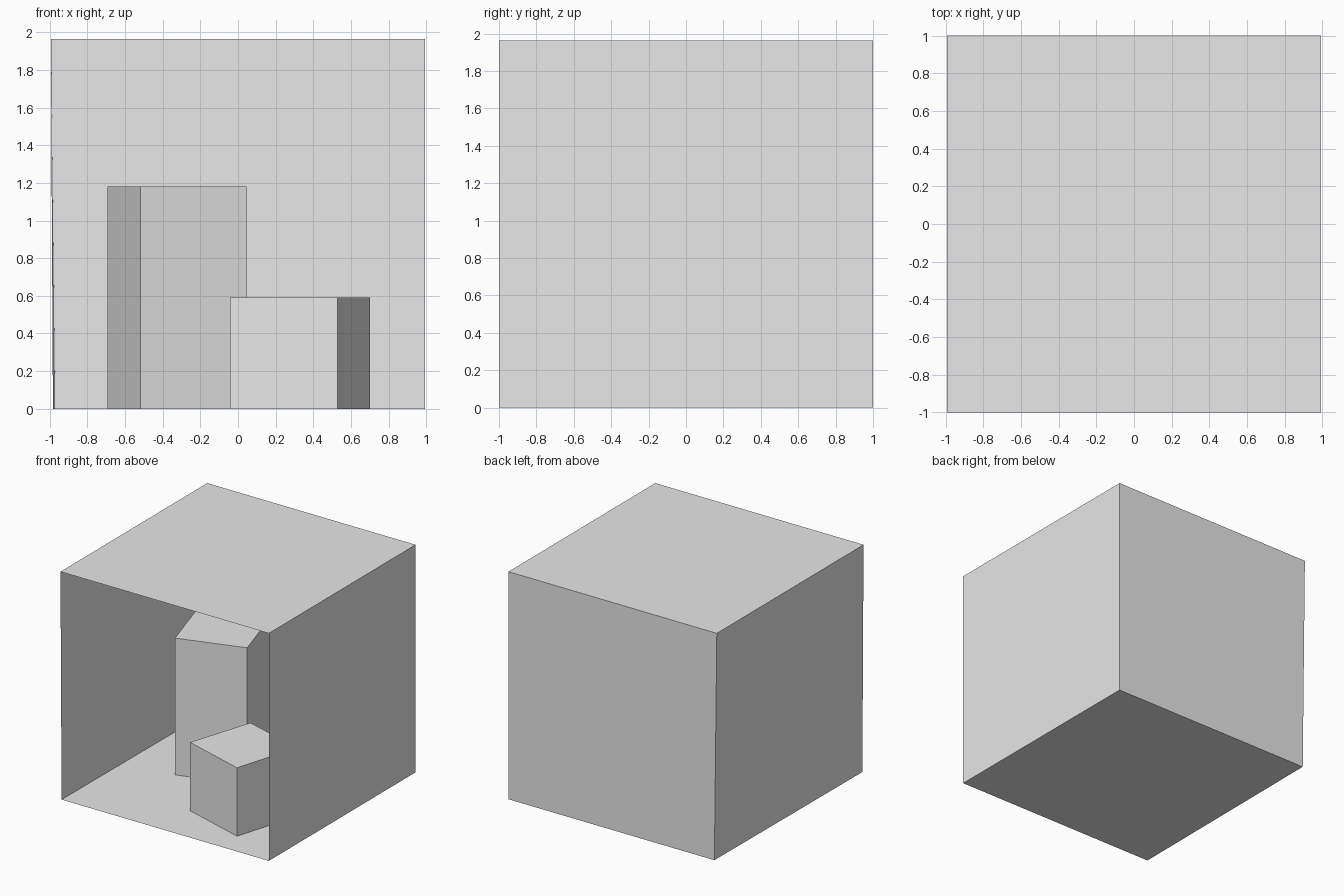
import bpy
import bmesh

cube = bpy.data.objects.get("Cube")
if cube:
    bpy.data.objects.remove(cube, do_unlink=True)

# One plain grey for everything
grey = bpy.data.materials.new("plain grey")
grey.use_nodes = True
colour = (0.8, 0.8, 0.8, 1)
grey.diffuse_color = colour
grey.node_tree.nodes["Principled BSDF"].inputs["Base Color"].default_value = colour


def make_object(name, bm):
    mesh = bpy.data.meshes.new(name)
    bm.to_mesh(mesh)
    bm.free()
    mesh.materials.append(grey)
    obj = bpy.data.objects.new(name, mesh)
    bpy.context.collection.objects.link(obj)
    return obj


def panel(name, corners):
    """One flat sheet, facing into the room."""
    bm = bmesh.new()
    bm.faces.new([bm.verts.new(c) for c in corners])
    make_object(name, bm)


def block(name, footprint, height):
    """Upright block raised from a footprint, open underneath."""
    bm = bmesh.new()
    base = bm.faces.new([bm.verts.new((x, y, 0)) for x, y in footprint])
    result = bmesh.ops.extrude_face_region(bm, geom=[base])
    top = [v for v in result["geom"] if isinstance(v, bmesh.types.BMVert)]
    bmesh.ops.translate(bm, vec=(0, 0, height), verts=top)
    bmesh.ops.recalc_face_normals(bm, faces=bm.faces)
    bottom = [f for f in bm.faces if all(v.co.z < 0.001 for v in f.verts)]
    bmesh.ops.delete(bm, geom=bottom, context="FACES_ONLY")
    make_object(name, bm)


# Room corners: the right wall leans in slightly towards the floor
W, D, H = 0.994, 1.0, 1.963
floor_front_right, floor_back_right = (-0.983, -D, 0), (-0.971, D, 0)
floor_front_left, floor_back_left = (W, -D, 0), (W, D, 0)
top_front_right, top_back_right = (-W, -D, H), (-W, D, H)
top_front_left, top_back_left = (W, -D, H), (W, D, H)

# Room shell, open at the front
panel("floor", [floor_front_right, floor_front_left,
                floor_back_left, floor_back_right])
panel("ceiling", [top_front_right, top_back_right,
                  top_back_left, top_front_left])
panel("back_wall", [floor_back_right, floor_back_left,
                    top_back_left, top_back_right])
panel("right_wall", [floor_front_right, floor_back_right,
                     top_back_right, top_front_right])
panel("left_wall", [floor_back_left, floor_front_left,
                    top_front_left, top_back_left])

# Two turned blocks standing on the floor
block("short_block", [(0.529, -0.768), (0.701, -0.195),
                      (0.136, -0.027), (-0.043, -0.592)], 0.59)
block("tall_block", [(-0.519, -0.117), (-0.694, 0.452),
                     (-0.129, 0.631), (0.046, 0.059)], 1.18)
